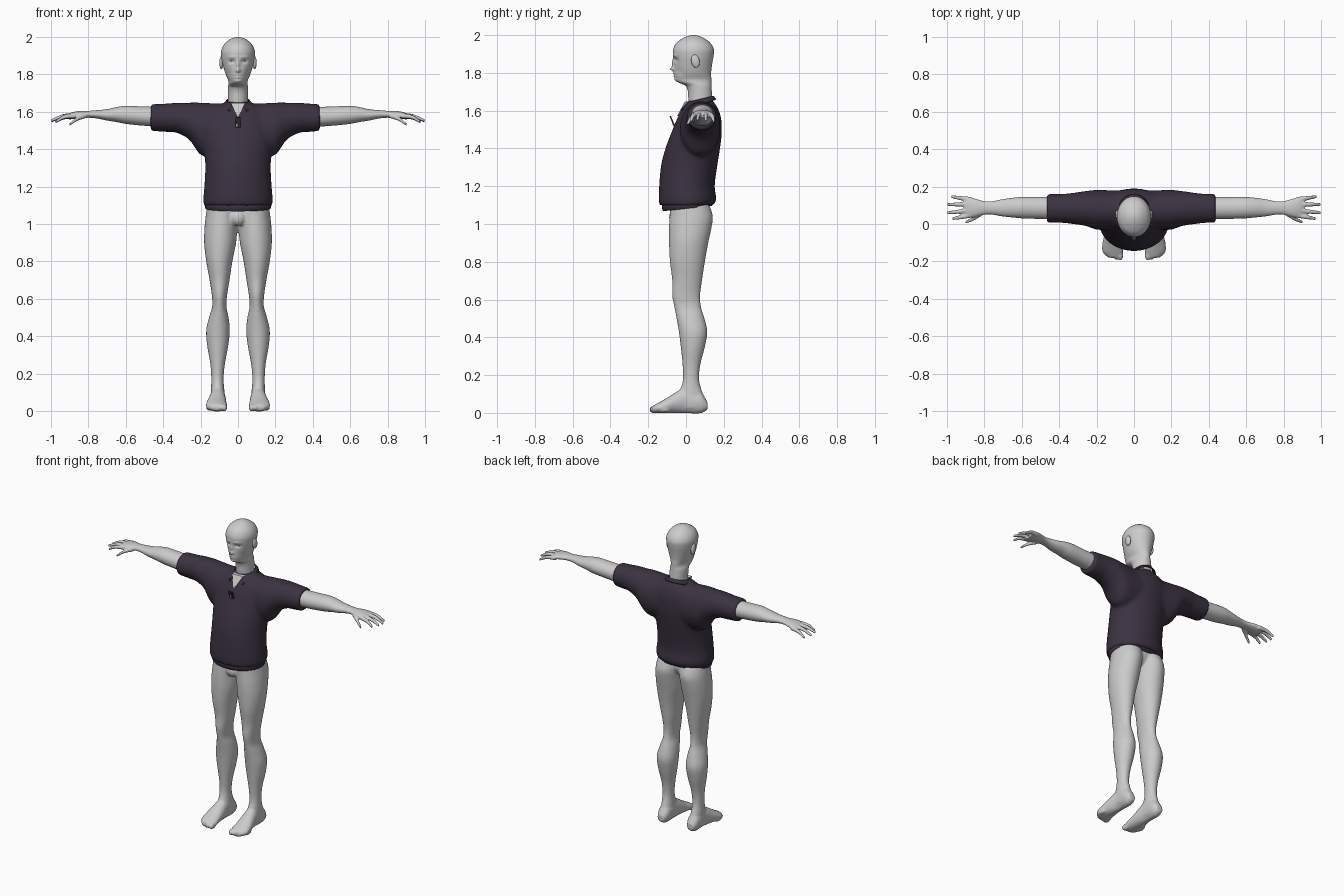
import bpy
import bmesh
import math
from mathutils import Matrix, Vector

cube = bpy.data.objects.get("Cube")
if cube:
    bpy.data.objects.remove(cube)


def material(name, colour):
    mat = bpy.data.materials.new(name)
    mat.use_nodes = True
    mat.diffuse_color = colour
    mat.node_tree.nodes["Principled BSDF"].inputs["Base Color"].default_value = colour
    return mat


SKIN = material("pale grey skin", (0.6, 0.6, 0.6, 1))
CLOTH = material("dark plum cloth", (0.043, 0.032, 0.053, 1))


def interpolate(rows, steps):
    """Smooth curve through rows whose first entry is the position along the axis."""
    result = []
    for i in range(len(rows) - 1):
        p0, p1, p2 = rows[max(i - 1, 0)], rows[i], rows[i + 1]
        p3 = rows[min(i + 2, len(rows) - 1)]
        dt = p2[0] - p1[0]
        for k in range(steps):
            u = k / steps
            row = [p1[0] + u * dt]
            for a, b, c, d in zip(p0[1:], p1[1:], p2[1:], p3[1:]):
                m1 = (c - a) / (p2[0] - p0[0]) * dt
                m2 = (d - b) / (p3[0] - p1[0]) * dt
                row.append(b + (c - b) * u * u * (3 - 2 * u)
                           + m1 * u * (1 - u) ** 2 - m2 * u * u * (1 - u))
            result.append(row)
    return result + [list(rows[-1])]


def loft(bm, axis, rows, segs=32, steps=5):
    """Skin ellipses along an axis; each row is position, then low/high in the other two axes."""
    others = [i for i in range(3) if i != axis]
    rings = []
    for t, a0, a1, b0, b1 in interpolate(rows, steps):
        ring = []
        for k in range(segs):
            ang = math.tau * k / segs
            co = Vector()
            co[axis] = t
            co[others[0]] = (a0 + a1) / 2 + (a1 - a0) / 2 * math.cos(ang)
            co[others[1]] = (b0 + b1) / 2 + (b1 - b0) / 2 * math.sin(ang)
            ring.append(bm.verts.new(co))
        rings.append(ring)
    for r0, r1 in zip(rings, rings[1:]):
        for k in range(segs):
            n = (k + 1) % segs
            bm.faces.new((r0[k], r0[n], r1[n], r1[k]))
    bm.faces.new(rings[0])
    bm.faces.new(rings[-1])


def ball(bm, centre, radii, turn=0):
    bmesh.ops.create_uvsphere(
        bm, u_segments=20, v_segments=12, radius=1,
        matrix=Matrix.Translation(centre) @ Matrix.Rotation(turn, 4, "X")
        @ Matrix.Diagonal((*radii, 1)))


def finish(name, bm, mat, mirror=False, voxel=0, smooth=0, thickness=0):
    bmesh.ops.recalc_face_normals(bm, faces=bm.faces)
    for face in bm.faces:
        face.smooth = True
    mesh = bpy.data.meshes.new(name)
    bm.to_mesh(mesh)
    bm.free()
    mesh.materials.append(mat)
    obj = bpy.data.objects.new(name, mesh)
    bpy.context.collection.objects.link(obj)
    if mirror:
        obj.modifiers.new("Mirror", "MIRROR").use_mirror_merge = False
    if thickness:
        obj.modifiers.new("Solidify", "SOLIDIFY").thickness = thickness
    if voxel:
        remesh = obj.modifiers.new("Remesh", "REMESH")
        remesh.mode = "VOXEL"
        remesh.voxel_size = voxel
        remesh.use_smooth_shade = True
    if smooth:
        relax = obj.modifiers.new("Smooth", "SMOOTH")
        relax.factor = 0.5
        relax.iterations = smooth
    return obj


# Head and neck, with the facial features pushed in and out
bm = bmesh.new()
head = [(1.58, .055, .02, .13), (1.66, .053, .013, .138), (1.73, .053, 0, .135),
        (1.752, .051, -.045, .134), (1.768, .052, -.058, .134), (1.80, .066, -.062, .133),
        (1.85, .081, -.063, .139), (1.89, .089, -.068, .146), (1.925, .09, -.068, .147),
        (1.96, .075, -.05, .128), (1.983, .05, -.018, .097), (1.995, .027, .01, .07),
        (2, .008, .03, .05)]
loft(bm, 2, [(z, -rx, rx, f, b) for z, rx, f, b in head], segs=96, steps=8)
features = [(0, 1.82, .012, .011, -.020), (0, 1.85, .009, .024, -.012),      # nose
            (.033, 1.869, .016, .010, .012), (-.033, 1.869, .016, .010, .012),  # sockets
            (.035, 1.893, .024, .007, -.004), (-.035, 1.893, .024, .007, -.004),  # brows
            (0, 1.797, .018, .004, -.007), (0, 1.784, .016, .004, -.007),   # lips
            (0, 1.763, .018, .009, -.005),                                 # chin
            (.05, 1.805, .014, .02, .006), (-.05, 1.805, .014, .02, .006)]  # cheeks
for v in bm.verts:
    if v.co.y < .02 and v.co.z > 1.74:
        x, z = v.co.x, v.co.z
        for fx, fz, wx, wz, push in features:
            v.co.y += push * math.exp(-((x - fx) / wx) ** 2 - ((z - fz) / wz) ** 2)
finish("head", bm, SKIN)

bm = bmesh.new()
ball(bm, (.033, -.034, 1.869), (.014, .013, .009))
finish("eyes", bm, SKIN, mirror=True)

bm = bmesh.new()
ball(bm, (.089, .05, 1.862), (.011, .022, .035), turn=.2)
finish("ears", bm, SKIN, mirror=True)

# Arms with hands and fingers
bm = bmesh.new()
loft(bm, 0, [(.36, .025, .145, 1.515, 1.625), (.5, .027, .145, 1.525, 1.628),
             (.6, .03, .145, 1.535, 1.632), (.65, .035, .14, 1.545, 1.625),
             (.7, .04, .133, 1.553, 1.614), (.76, .05, .122, 1.565, 1.608),
             (.8, .05, .122, 1.568, 1.605), (.85, .038, .136, 1.565, 1.604),
             (.89, .033, .146, 1.56, 1.596), (.91, .045, .138, 1.56, 1.586)])
fingers = [((.87, .047, 1.579), (.93, .036, 1.572), (.972, .028, 1.548)),
           ((.87, .076, 1.581), (.94, .066, 1.575), (.999, .06, 1.553)),
           ((.87, .104, 1.581), (.94, .105, 1.575), (.999, .104, 1.55)),
           ((.87, .131, 1.578), (.93, .139, 1.57), (.978, .147, 1.545)),
           ((.81, .06, 1.58), (.86, .028, 1.562), (.90, .01, 1.532))]
for joints in fingers:
    loft(bm, 0, [(x, y - r, y + r, z - r, z + r)
                 for (x, y, z), r in zip(joints, (.014, .0115, .008))], segs=12)
finish("arms", bm, SKIN, mirror=True, voxel=.005, smooth=3)

# Legs, hips and feet
bm = bmesh.new()
loft(bm, 2, [(.03, .07, .145, -.06, .11), (.1, .072, .145, -.04, .09),
             (.17, .077, .143, -.017, .07), (.25, .07, .148, -.018, .075),
             (.35, .052, .165, -.028, .1), (.43, .044, .17, -.038, .113),
             (.5, .05, .155, -.05, .098), (.56, .062, .138, -.062, .08),
             (.62, .058, .14, -.073, .075), (.7, .045, .152, -.073, .085),
             (.8, .03, .17, -.085, .1), (.9, .01, .181, -.09, .118),
             (.98, .003, .179, -.09, .135), (1.04, -.002, .173, -.087, .142),
             (1.1, -.01, .165, -.085, .125)])
loft(bm, 1, [(-.18, .07, .14, 0, .035), (-.15, .057, .168, -.002, .052),
             (-.11, .06, .17, -.002, .074), (-.05, .064, .157, -.002, .112),
             (0, .068, .148, -.002, .135), (.08, .07, .146, -.002, .11),
             (.113, .085, .132, .015, .06)])
for i in range(5):
    r = .016 if i == 0 else .012
    ball(bm, (.073 + .021 * i, -.165 + .003 * i * i, .018), (r, .031, r + .004))
ball(bm, (0, .02, 1.08), (.14, .09, .085))
ball(bm, (0, -.055, 1.035), (.045, .035, .045))
finish("legs", bm, SKIN, mirror=True, voxel=.007, smooth=4)

# Shirt body and sleeves fused into one garment
bm = bmesh.new()
torso = [(1.1, .183, -.14, .148), (1.13, .186, -.144, .16), (1.2, .18, -.142, .152),
         (1.31, .175, -.132, .166), (1.4, .182, -.109, .18), (1.475, .19, -.081, .189),
         (1.56, .19, -.046, .186), (1.61, .16, -.02, .17), (1.64, .09, 0, .152),
         (1.655, .06, .02, .14)]
loft(bm, 2, [(z, -rx, rx, f, b) for z, rx, f, b in torso], segs=48)
half = [(.38, .006, .161, 1.492, 1.644), (.33, 0, .166, 1.488, 1.648),
        (.26, -.01, .176, 1.45, 1.649), (.2, -.03, .182, 1.37, 1.649),
        (.12, -.03, .18, 1.36, 1.645)]
loft(bm, 0, [(-.467, .007, .16, 1.498, 1.64)] + [(-x, *rest) for x, *rest in half]
     + half[::-1] + [(.438, .007, .16, 1.498, 1.64)], segs=48)
finish("shirt", bm, CLOTH, voxel=.01, smooth=6)

# Under hem, lower at the front than at the back
bm = bmesh.new()
loft(bm, 2, [(1.068, -.174, .174, -.122, .138), (1.09, -.178, .178, -.128, .14),
             (1.14, -.172, .172, -.12, .138)], segs=48)
for v in bm.verts:
    v.co.z += .11 * max(v.co.y + .12, 0) * (1.14 - v.co.z) / .072
hem = finish("shirt_hem", bm, CLOTH)

# Open collar folded outwards
bm = bmesh.new()
gap = math.radians(33)
pairs = []
for i in range(41):
    ang = gap + (math.tau - 2 * gap) * i / 40
    c, s = math.cos(ang), math.sin(ang)
    top = 1.661 - .018 * c
    depth = .118 if c > 0 else .088
    pairs.append((bm.verts.new((.062 * s, .072 - .074 * c, top)),
                  bm.verts.new((.084 * s, .072 - depth * c, top - .03 - .012 * c))))
for (a, b), (c, d) in zip(pairs, pairs[1:]):
    bm.faces.new((a, b, d, c))
finish("collar", bm, CLOTH, thickness=.006)

# Skin showing in the open neckline
bm = bmesh.new()
front = [bm.verts.new(p) for p in ((-.04, -.006, 1.648), (0, -.047, 1.572), (.04, -.006, 1.648))]
back = [bm.verts.new(v.co + Vector((0, .03, 0))) for v in front]
bm.faces.new(front)
bm.faces.new(back[::-1])
for i in range(3):
    n = (i + 1) % 3
    bm.faces.new((front[i], back[i], back[n], front[n]))
neckline = finish("neckline", bm, SKIN)
for face in neckline.data.polygons:
    face.use_smooth = False

# Placket strip with a small opening
bm = bmesh.new()
bmesh.ops.create_cube(bm, size=1, matrix=Matrix.Translation((0, -.064, 1.525))
                      @ Matrix.Rotation(.4, 4, "X") @ Matrix.Diagonal((.028, .008, .1, 1)))
placket = finish("placket", bm, CLOTH)
for face in placket.data.polygons:
    face.use_smooth = False

bm = bmesh.new()
ball(bm, (-.006, -.066, 1.528), (.006, .005, .013), turn=.4)
finish("placket_opening", bm, SKIN)
